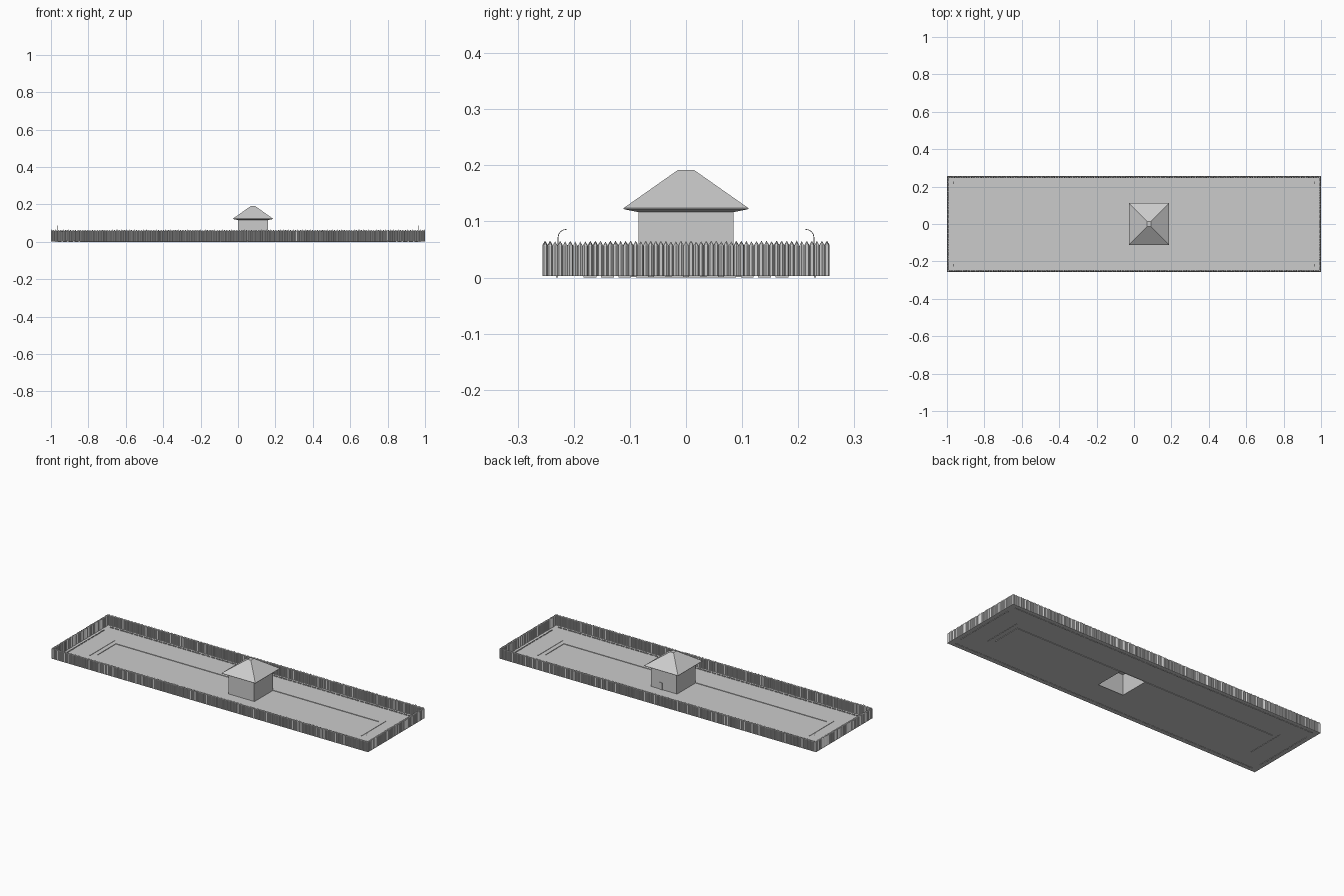
import bpy, bmesh, math, random
from mathutils import Matrix, Vector

if "Cube" in bpy.data.objects:
    bpy.data.objects.remove(bpy.data.objects["Cube"])

random.seed(4)
GROUND = 0.003
HX, HY = 1.0, 0.256            # yard half size
PX, PY = 0.83, 0.085           # sunken strip half size
HUT_X0, HUT_X1 = 0.0, 0.16
CX = (HUT_X0 + HUT_X1) / 2


def finish(name, bm):
    mesh = bpy.data.meshes.new(name)
    bm.to_mesh(mesh)
    bm.free()
    ob = bpy.data.objects.new(name, mesh)
    bpy.context.collection.objects.link(ob)
    return ob


def add_box(bm, x, y, z0, z1, sx, sy):
    m = Matrix.Translation((x, y, (z0 + z1) / 2)) @ Matrix.Diagonal((sx, sy, z1 - z0, 1))
    bmesh.ops.create_cube(bm, size=1, matrix=m)


def rect(bm, x0, x1, y0, y1, z):
    return [bm.verts.new(p) for p in ((x0, y0, z), (x1, y0, z), (x1, y1, z), (x0, y1, z))]


def loft(bm, rings):
    for a, b in zip(rings, rings[1:]):
        n = len(a)
        for i in range(n):
            bm.faces.new((a[i], a[(i + 1) % n], b[(i + 1) % n], b[i]))


# Yard floor with a shallow sunken strip, left open under the hut
bm = bmesh.new()
outer = rect(bm, -HX, HX, -HY, HY, GROUND)
lip = rect(bm, -PX, PX, -PY, PY, GROUND)
low = rect(bm, -PX, PX, -PY, PY, 0)
loft(bm, [outer, lip, low])
for x0, x1 in ((-PX, HUT_X0), (HUT_X1, PX)):
    bm.faces.new(rect(bm, x0, x1, -PY, PY, 0))
finish("yard_floor", bm)

# Kerb strips across both ends of the yard
bm = bmesh.new()
for s in (-1, 1):
    add_box(bm, s * 0.857, 0, 0.001, 0.005, 0.005, 0.224)
finish("end_kerbs", bm)

# Dashed low edging just inside the fence
bm = bmesh.new()
for s in (-1, 1):
    n = 64
    for i in range(n):
        x = -0.97 + 1.94 * (i + 0.5) / n
        add_box(bm, x, s * 0.23, 0.0005, 0.007, 0.022, 0.004)
    n = 12
    for i in range(n):
        y = -0.187 + 0.374 * (i + 0.5) / n
        add_box(bm, s * 0.973, y, 0.0005, 0.007, 0.004, 0.023)
finish("inner_edging", bm)

# Palisade of slim pointed stakes
R = 0.0048


def add_stake(bm, x, y):
    turn = random.uniform(0, math.pi)
    top = 0.057 + random.uniform(-0.001, 0.001)
    rings = []
    for z in (GROUND, top):
        rings.append([bm.verts.new((x + R * math.cos(turn + k * math.tau / 6),
                                    y + R * math.sin(turn + k * math.tau / 6), z))
                      for k in range(6)])
    loft(bm, rings)
    tip = bm.verts.new((x, y, top + 0.008))
    for k in range(6):
        bm.faces.new((rings[1][k], rings[1][(k + 1) % 6], tip))


bm = bmesh.new()
ex, ey = HX - R, HY - R
nx, ny = 220, 56
for s in (-1, 1):
    for i in range(nx + 1):
        add_stake(bm, -ex + 2 * ex * i / nx, s * ey)
    for i in range(1, ny):
        add_stake(bm, s * ex, -ey + 2 * ey * i / ny)
finish("palisade", bm)

# Hut walls
bm = bmesh.new()
loft(bm, [rect(bm, HUT_X0, HUT_X1, -PY, PY, z) for z in (0, 0.12)])
finish("hut_walls", bm)

# Hipped roof with a small flat top and a sloped soffit
bm = bmesh.new()
rings = [rect(bm, CX - a, CX + a, -b, b, z) for a, b, z in
         ((0.082, 0.087, 0.117), (0.107, 0.111, 0.122), (0.107, 0.111, 0.124), (0.011, 0.014, 0.192))]
loft(bm, rings)
bm.faces.new(rings[0][::-1])
bm.faces.new(rings[-1])
finish("hut_roof", bm)

# Door on the back of the hut
bm = bmesh.new()
add_box(bm, 0.098, PY + 0.001, 0.002, 0.042, 0.018, 0.003)
finish("hut_door", bm)

# Thin hooked posts in the corners, leaning inwards
for sx in (-1, 1):
    for sy in (-1, 1):
        cu = bpy.data.curves.new("hooked_post", 'CURVE')
        cu.dimensions = '3D'
        cu.bevel_depth = 0.0008
        cu.bevel_resolution = 1
        cu.use_fill_caps = True
        pts = [(0.228, GROUND), (0.228, 0.072)]
        pts += [(0.213 + 0.015 * math.cos(a), 0.072 + 0.014 * math.sin(a))
                for a in (math.radians(d) for d in (22, 45, 68, 90))]
        sp = cu.splines.new('POLY')
        sp.points.add(len(pts) - 1)
        for p, (y, z) in zip(sp.points, pts):
            p.co = (sx * 0.967, sy * y, z, 1)
        bpy.context.collection.objects.link(bpy.data.objects.new("hooked_post", cu))
